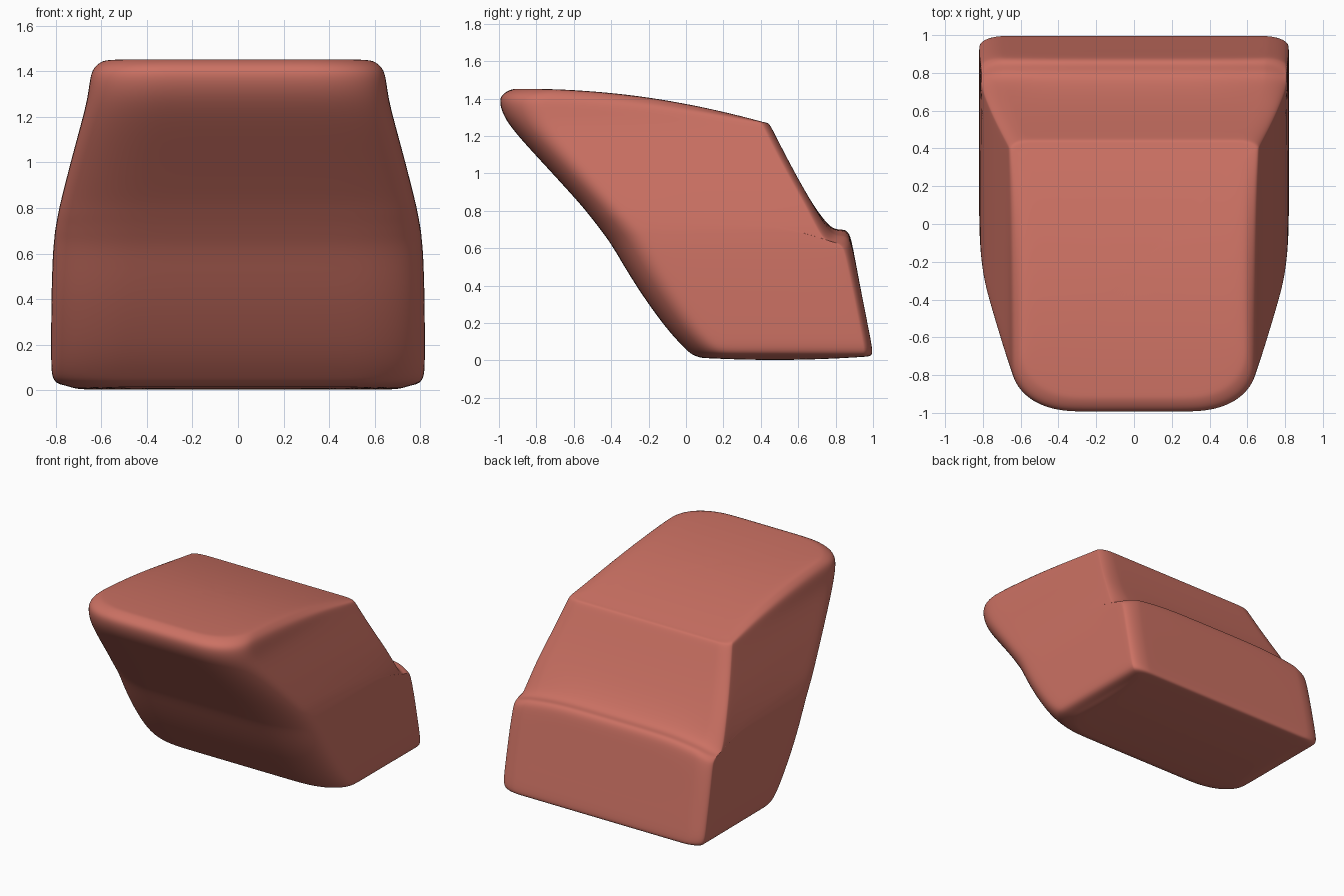
import bpy
import bmesh
from math import sin, cos, pi

cube = bpy.data.objects.get("Cube")
if cube:
    bpy.data.objects.remove(cube, do_unlink=True)

clay = bpy.data.materials.new("coral clay")
clay.use_nodes = True
clay.diffuse_color = (0.6, 0.165, 0.125, 1)
clay.node_tree.nodes["Principled BSDF"].inputs["Base Color"].default_value = clay.diffuse_color

# Slices from base to crown: front y, front z, back y, back z, side scale
SLICES = [
    (.08, .014, .96, .02, .9),
    (.03, .03, .996, .024, .97),
    (0, .06, .997, .06, 1),
    (-.1, .16, .978, .16, 1),
    (-.27, .4, .93, .4, 1),
    (-.38, .59, .89, .62, 1),
    (-.42, .65, .875, .675, 1),
    (-.45, .69, .855, .697, 1),
    (-.48, .73, .83, .7, 1),
    (-.52, .78, .79, .702, 1),
    (-.56, .83, .75, .735, 1),
    (-.65, .93, .68, .83, 1),
    (-.76, 1.05, .6, .97, 1),
    (-.88, 1.18, .52, 1.12, 1),
    (-.97, 1.29, .46, 1.24, 1),
    (-1, 1.38, .446, 1.262, 1),
    (-.985, 1.425, .437, 1.27, .985),
    (-.93, 1.452, .415, 1.274, .94),
]
# Half width at each height
WIDTHS = [(0, .82), (.52, .82), (.7, .803), (.8, .785), (1, .735), (1.2, .68), (1.3, .655), (1.5, .64)]


def half_width(z):
    for (z0, w0), (z1, w1) in zip(WIDTHS, WIDTHS[1:]):
        if z <= z1:
            return w0 + (w1 - w0) * max(0, z - z0) / (z1 - z0)
    return WIDTHS[-1][1]


def half_outline(front, back, rise):
    """Right half of a rounded slice, as (width fraction, y) pairs."""
    rx, ry = .42 + .13 * rise, .2 + .06 * rise
    bx, by = .16, .05
    steps = 8
    pts = [(0, front), ((1 - rx) / 2, front)]
    for i in range(steps + 1):
        a = pi / 2 * i / steps
        pts.append((1 - rx + rx * sin(a) ** .9, front + ry * (1 - cos(a) ** .9)))
    start, end = front + ry, back - by
    pts += [(1, start + (end - start) * i / steps) for i in range(1, steps)]
    for i in range(steps + 1):
        a = pi / 2 * i / steps
        pts.append((1 - bx + bx * cos(a), back - by + by * sin(a)))
    pts += [((1 - bx) * k, back) for k in (.7, .35, 0)]
    return pts


def slice_points(row, shrink=1, bulge=0):
    """Full slice; shrink below one gives the inner rings of a cap."""
    front, zf, back, zb, side = row
    middle = (front + back) / 2
    # The shelf at the back droops toward its outer corners
    sag = .09 * max(0, 1 - abs(zb - .69) / .12)
    half = []
    for u, y in half_outline(front, back, min(1, zf / 1.4)):
        y = middle + (y - middle) * shrink
        t = (y - front) / (back - front)
        z = zf + (zb - zf) * t + bulge * 4 * t * (1 - t)
        z -= sag * max(0, t - .8) / .2 * u ** 6
        half.append((u * side * shrink * half_width(z), y, z))
    return half + [(-x, y, z) for x, y, z in half[-2:0:-1]]


def build_body():
    bm = bmesh.new()
    caps = (.96, .8, .55, .3, .1)
    rings = [slice_points(SLICES[0], s, -.014) for s in reversed(caps)]
    for row in SLICES:
        top_part = max(0, (row[1] - 1.25) / .2)
        rings.append(slice_points(row, 1, .035 * top_part))
    rings += [slice_points(SLICES[-1], s, .05) for s in caps]

    # Skin the slices and close both ends
    loops = [[bm.verts.new(p) for p in ring] for ring in rings]
    for low, high in zip(loops, loops[1:]):
        n = len(low)
        for i in range(n):
            j = (i + 1) % n
            bm.faces.new((low[i], low[j], high[j], high[i]))
    bm.faces.new(loops[0][::-1])
    bm.faces.new(loops[-1])
    bmesh.ops.recalc_face_normals(bm, faces=bm.faces)

    mesh = bpy.data.meshes.new("body")
    bm.to_mesh(mesh)
    bm.free()
    mesh.materials.append(clay)
    mesh.shade_smooth()
    body = bpy.data.objects.new("body", mesh)
    bpy.context.collection.objects.link(body)
    rounding = body.modifiers.new("rounding", 'SUBSURF')
    rounding.levels = rounding.render_levels = 2


build_body()
